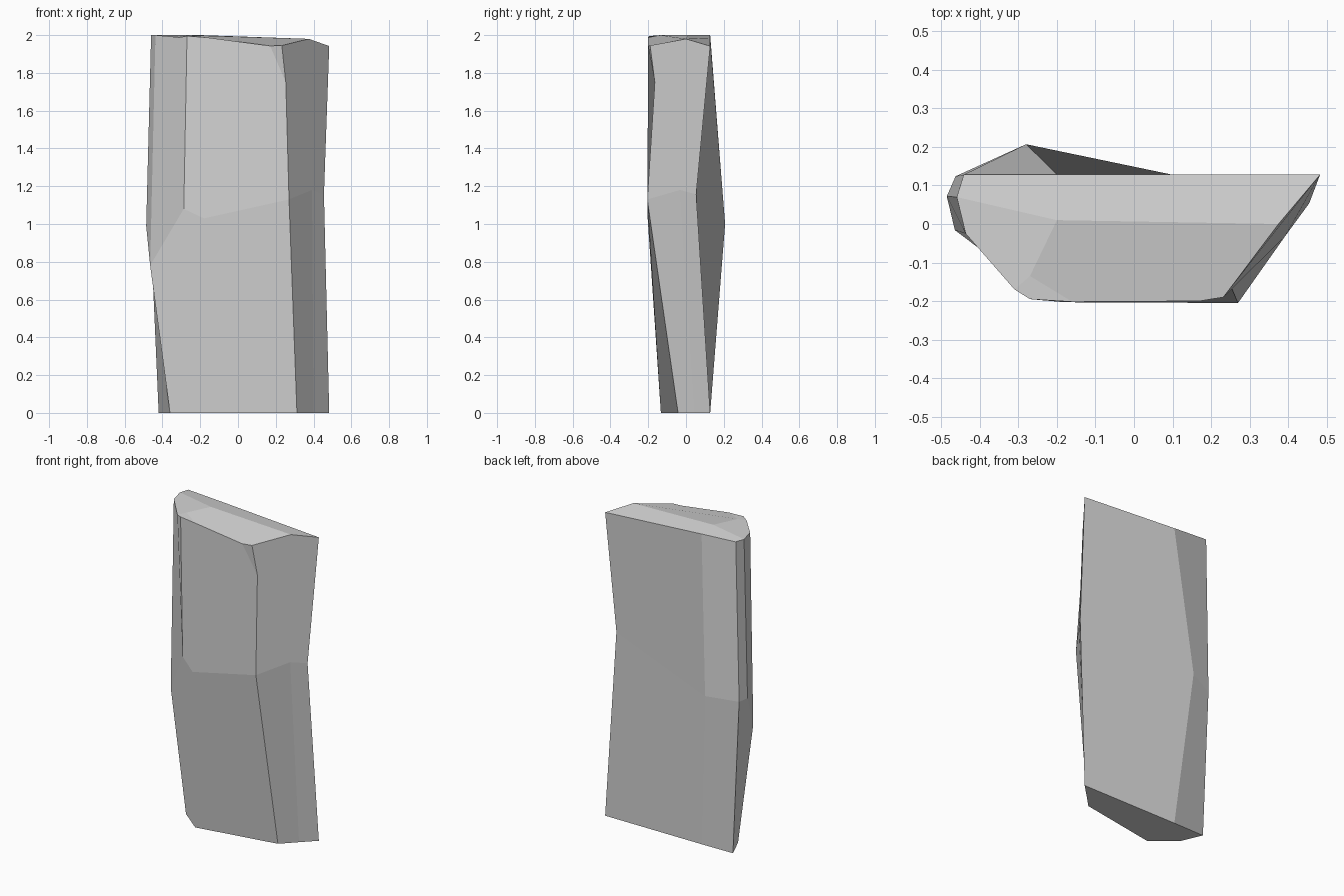
import bpy
import bmesh

default_cube = bpy.data.objects.get("Cube")
if default_cube:
    bpy.data.objects.remove(default_cube, do_unlink=True)

# Plain stone colour
stone = bpy.data.materials.new("light_grey_stone")
stone.use_nodes = True
stone_colour = (0.66, 0.66, 0.66, 1)
stone.diffuse_color = stone_colour
stone.node_tree.nodes["Principled BSDF"].inputs["Base Color"].default_value = stone_colour

# Corners of the base outline, all on the ground
base_right, base_side = (.483, .128, 0), (.4, .046, 0)
base_front, base_chip = (.312, -.042, 0), (-.21, -.133, 0)
base_left, base_back = (-.36, -.012, 0), (-.42, .125, 0)
base_ridge = (-.2, .128, 0)

# Corners of the bent waist
waist_right, waist_side = (.455, .054, 1.157), (.392, -.032, 1.18)
waist_front, waist_chip = (.27, -.205, 1.13), (-.18, -.203, 1.03)
waist_corner, waist_left = (-.287, -.15, 1.08), (-.465, -.016, .78)
waist_edge, waist_back = (-.486, .072, .99), (-.463, .124, .98)
waist_ridge = (-.28, .207, 1)

# Corners of the top outline, and the points inside it
top_right, top_side = (.483, .128, 1.942), (.375, 0, 1.98)
top_front, top_notch = (.232, -.19, 1.945), (.17, -.2, 1.943)
top_chip, top_corner = (-.16, -.202, 1.987), (-.27, -.195, 1.995)
top_bevel, top_left = (-.31, -.17, 1.988), (-.437, -.025, 2)
top_edge, top_back = (-.46, .07, 2), (-.442, .128, 2)
top_ridge, top_peak = (-.2, .128, 1.986), (-.2, .01, 2)
top_nick = (-.27, -.135, 2)
front_dent = (.253, -.165, 1.75)

facets = [
    # Right side
    (base_side, base_right, waist_right, waist_side),
    (base_side, waist_side, waist_front, base_front),
    (waist_front, waist_side, waist_right, top_right, top_side, top_front, front_dent),
    (front_dent, top_front, top_notch),
    # Front
    (base_left, base_chip, base_front, waist_front, waist_chip, waist_corner, waist_left),
    (waist_corner, waist_chip, waist_front, front_dent, top_notch, top_chip, top_corner),
    (waist_left, waist_corner, top_corner, top_bevel, top_left),
    # Left side
    (base_back, base_left, waist_left, waist_edge, waist_back),
    (waist_edge, waist_left, top_left, top_edge),
    (waist_back, waist_edge, top_edge, top_back),
    # Back
    (waist_ridge, base_ridge, base_back, waist_back),
    (waist_ridge, waist_back, top_back, top_ridge),
    (waist_right, base_right, base_ridge, waist_ridge),
    (waist_right, waist_ridge, top_ridge, top_right),
    # Top
    (top_right, top_ridge, top_back, top_edge, top_peak, top_side),
    (top_peak, top_edge, top_left, top_bevel, top_nick),
    (top_peak, top_nick, top_chip, top_notch, top_front, top_side),
    (top_nick, top_bevel, top_corner, top_chip),
    # Underside
    (base_front, base_chip, base_left, base_back, base_ridge, base_right, base_side),
]

# Join the facets at their shared corners
bm = bmesh.new()
corners = {}
for facet in facets:
    for point in facet:
        if point not in corners:
            corners[point] = bm.verts.new(point)
    bm.faces.new([corners[point] for point in facet])
bmesh.ops.recalc_face_normals(bm, faces=bm.faces[:])

mesh = bpy.data.meshes.new("stone_slab")
bm.to_mesh(mesh)
bm.free()
mesh.materials.append(stone)
slab = bpy.data.objects.new("stone_slab", mesh)
bpy.context.collection.objects.link(slab)
